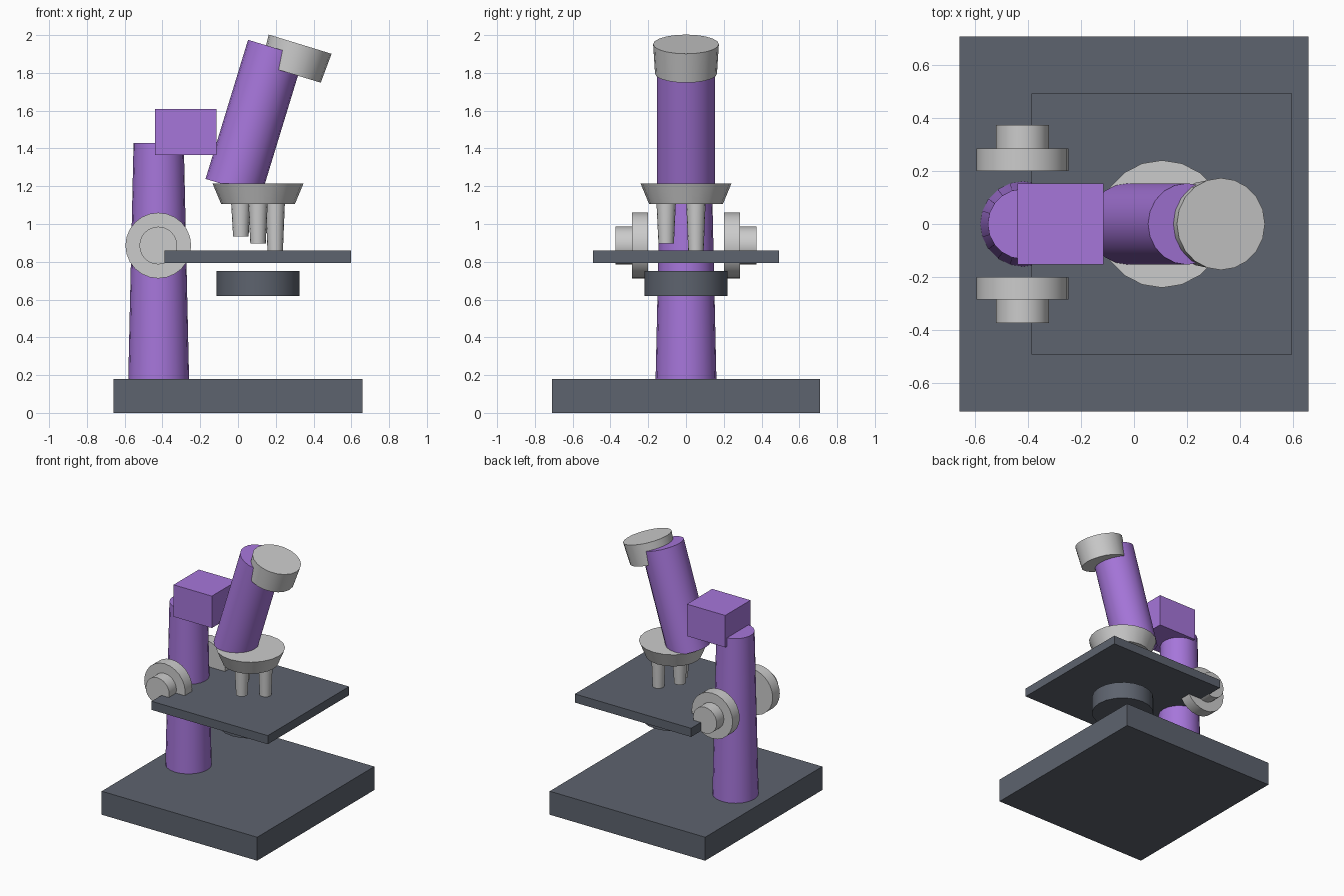
import bpy
from math import radians, sin, cos

if "Cube" in bpy.data.objects:
    bpy.data.objects.remove(bpy.data.objects["Cube"])


def material(name, rgb):
    m = bpy.data.materials.new(name)
    m.diffuse_color = (*rgb, 1)
    m.use_nodes = True
    m.node_tree.nodes["Principled BSDF"].inputs["Base Color"].default_value = m.diffuse_color
    return m


purple = material("purple_paint", (0.38, 0.18, 0.70))
dark = material("dark_metal", (0.11, 0.125, 0.156))


def finish(name, mat):
    ob = bpy.context.object
    ob.name = name
    if mat:
        ob.data.materials.append(mat)
    return ob


def box(name, lo, hi, mat=None):
    mid = [(a + b) / 2 for a, b in zip(lo, hi)]
    bpy.ops.mesh.primitive_cube_add(size=1, location=mid)
    bpy.context.object.scale = [b - a for a, b in zip(lo, hi)]
    bpy.ops.object.transform_apply(location=False, rotation=False, scale=True)
    return finish(name, mat)


def cone(name, centre, r_bottom, r_top, depth, mat=None, rot=(0, 0, 0), sides=20):
    bpy.ops.mesh.primitive_cone_add(vertices=sides, radius1=r_bottom, radius2=r_top,
                                    depth=depth, location=centre, rotation=rot)
    bpy.ops.object.shade_smooth_by_angle(angle=radians(30))
    return finish(name, mat)


# Base, column and arm
box("base", (-0.66, -0.71, 0), (0.66, 0.71, 0.18), dark)
cone("column", (-0.42, 0, 0.805), 0.161, 0.133, 1.25, purple)
box("arm", (-0.44, -0.153, 1.365), (-0.115, 0.153, 1.61), purple)

# Leaning tube and eyepiece
lean = (0, radians(17), 0)
cone("tube", (0.088, 0, 1.562), 0.154, 0.154, 0.77, purple, lean)
cone("eyepiece", (0.305, 0, 1.874), 0.164, 0.174, 0.163, None, lean)

# Nosepiece with three objectives of growing length
cone("nosepiece", (0.106, 0, 1.16), 0.195, 0.241, 0.11)
for i, (angle, length) in enumerate(((150, 0.17), (270, 0.207), (30, 0.245))):
    a = radians(angle)
    cone(f"objective_{i + 1}", (0.106 + 0.105 * cos(a), 0.105 * sin(a), 1.105 - length / 2),
         0.041, 0.051, length, sides=16)

# Stage and condenser
box("stage", (-0.388, -0.493, 0.794), (0.598, 0.493, 0.86), dark)
cone("condenser", (0.106, 0, 0.685), 0.22, 0.22, 0.13, dark)

# Focus knobs on both sides
for side, label in ((-1, "front"), (1, "back")):
    turn = (radians(90), 0, 0)
    cone(f"coarse_knob_{label}", (-0.422, side * 0.243, 0.886), 0.174, 0.174, 0.086, None, turn, 24)
    cone(f"fine_knob_{label}", (-0.422, side * 0.322, 0.886), 0.1, 0.1, 0.104, None, turn, 24)
